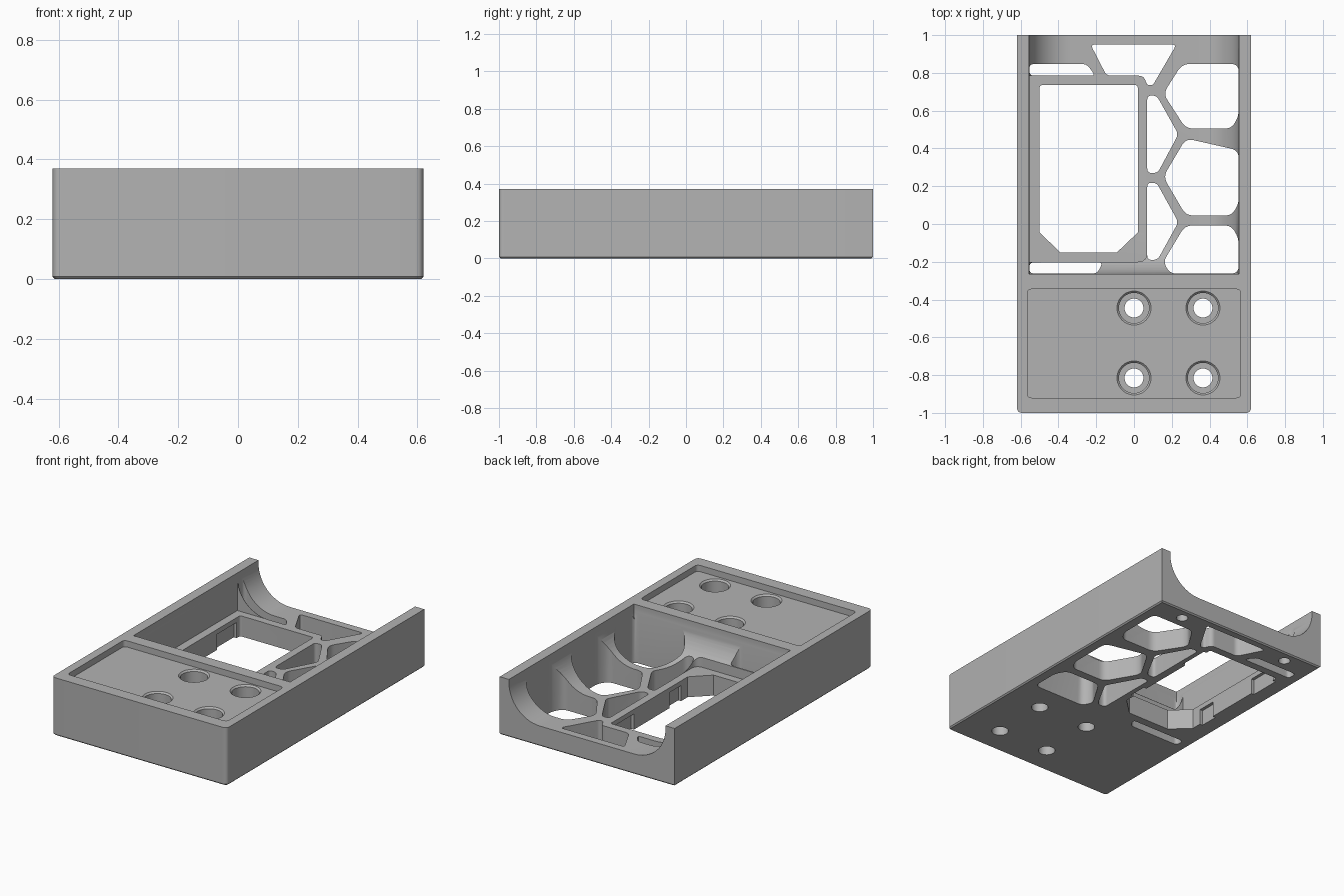
import bpy, bmesh
from mathutils import Vector

if "Cube" in bpy.data.objects:
    bpy.data.objects.remove(bpy.data.objects["Cube"], do_unlink=True)

W, H = 0.62, 0.37          # half width, height
IN = 0.555                 # inner face of the side walls
FLOOR, TOP = 0.13, 0.6     # floor level, level above everything
FRONT = -0.265             # rear face of the solid front block

grey = bpy.data.materials.new("mid_grey")
grey.use_nodes = True
grey.diffuse_color = (0.45, 0.45, 0.45, 1)
grey.node_tree.nodes["Principled BSDF"].inputs["Base Color"].default_value = grey.diffuse_color


def fix_normals(bm):
    """Point every face outward."""
    bmesh.ops.recalc_face_normals(bm, faces=bm.faces[:])
    bm.normal_update()
    if bm.calc_volume(signed=True) < 0:
        bmesh.ops.reverse_faces(bm, faces=bm.faces[:])
        bm.normal_update()


def link(name, bm):
    fix_normals(bm)
    mesh = bpy.data.meshes.new(name)
    bm.to_mesh(mesh)
    bm.free()
    obj = bpy.data.objects.new(name, mesh)
    bpy.context.collection.objects.link(obj)
    mesh.materials.append(grey)
    return obj


def bevel(bm, edges, size, steps):
    bmesh.ops.bevel(bm, geom=edges, offset=size, segments=steps, profile=0.5, affect='EDGES')


def round_corners(outline, size, rounded, steps=6):
    """Replace the chosen corners of an outline by curves."""
    points = [Vector(p) for p in outline]
    result = []
    for i, p in enumerate(points):
        if not rounded(p.x, p.y):
            result.append(p)
            continue
        before = points[i - 1] - p
        after = points[(i + 1) % len(points)] - p
        reach = min(size, 0.45 * before.length, 0.45 * after.length)
        a, b = p + before.normalized() * reach, p + after.normalized() * reach
        for k in range(steps + 1):
            t = k / steps
            result.append(a * (1 - t) ** 2 + p * 2 * t * (1 - t) + b * t ** 2)
    return result


def loft(loops):
    """Closed solid through matching loops of points, bottom to top."""
    bm = bmesh.new()
    rings = [[bm.verts.new(p) for p in loop] for loop in loops]
    count = len(rings[0])
    for low, high in zip(rings, rings[1:]):
        for i in range(count):
            j = (i + 1) % count
            bm.faces.new((low[i], low[j], high[j], high[i]))
    bm.faces.new(rings[0][::-1])
    bm.faces.new(rings[-1])
    fix_normals(bm)
    return bm


def prism(outline, z0, z1, size=0, rounded=lambda x, y: True):
    """Upright solid from an outline with rounded corners."""
    if size:
        outline = round_corners(outline, size, rounded)
    return loft([[(x, y, z) for x, y in outline] for z in (z0, z1)])


def rect(x0, x1, y0, y1):
    return [(x0, y0), (x1, y0), (x1, y1), (x0, y1)]


# Solid body: rounded front corners and a fine chamfer around the base
bm = prism(rect(-W, W, -1, 1), 0, H, 0.03, lambda x, y: y < 0)
bevel(bm, [e for e in bm.edges if all(v.co.z < 0.001 for v in e.verts)], 0.008, 1)
body = link("tray_body", bm)

cutters = []


def cut(name, bm):
    obj = link(name, bm)
    obj.hide_render = True
    cutters.append(obj)


# Main bay, open at the back, with large coves at the floor
bm = prism(rect(-IN, IN, FRONT, 1.5), FLOOR, TOP)
bevel(bm, [e for e in bm.edges if all(v.co.z < FLOOR + 0.01 for v in e.verts)
           and not all(v.co.y > 1.4 for v in e.verts)], 0.22, 14)
cut("bay_cutter", bm)

# Flat seat around the rectangular window
cut("window_seat_cutter", prism(rect(-0.553, 0.069, -0.2, 0.783), FLOOR + 0.001, TOP,
                                0.05, lambda x, y: x > 0))

# Window with clipped front corners
window = [(-0.39, -0.15), (-0.09, -0.15), (0.02, -0.045), (0.02, 0.735),
          (-0.5, 0.735), (-0.5, -0.045)]
cut("window_cutter", prism(window, -0.1, TOP, 0.015, lambda x, y: y > 0))

# Clip recesses in both sides of the window
for x0, x1 in ((-0.52, -0.45), (-0.03, 0.04)):
    for y0, y1 in ((0.02, 0.14), (0.5, 0.7)):
        cut("clip_cutter", prism(rect(x0, x1, y0, y1), -0.1, 0.1))

# Openings between the honeycomb ribs
E = 0.554
cells = {
    "back_hexagon": [(0.255, 0.847), (0.155, 0.69), (0.275, 0.505), (0.515, 0.505),
                     (E, 0.57), (E, 0.847)],
    "middle_hexagon": [(0.275, 0.453), (0.155, 0.25), (0.275, 0.045), (0.515, 0.045),
                       (E, 0.105), (E, 0.39)],
    "front_hexagon": [(0.27, -0.008), (0.155, -0.2), (0.19, -0.262), (E, -0.262),
                      (E, -0.075), (0.515, -0.008)],
    "back_triangle": [(0.07, 0.68), (0.12, 0.68), (0.235, 0.475), (0.125, 0.27), (0.07, 0.27)],
    "front_triangle": [(0.07, 0.218), (0.12, 0.218), (0.235, 0.01), (0.125, -0.19), (0.07, -0.19)],
    "back_trapezoid": [(-0.23, 0.95), (0.225, 0.95), (0.1, 0.735), (0.07, 0.735),
                       (0.05, 0.785), (-0.145, 0.785)],
    "back_slot": [(-E, 0.785), (-0.205, 0.785), (-0.25, 0.847), (-E, 0.847)],
    "front_slot": [(-E, -0.203), (-0.165, -0.203), (-0.195, -0.262), (-E, -0.262)],
}
for name, outline in cells.items():
    cut(name + "_cutter", prism(outline, -0.1, TOP, 0.04 if "hexagon" in name else 0.025))

# Shallow recess on top of the front block
cut("top_recess_cutter", prism(rect(-0.565, 0.565, -0.92, -0.345), H - 0.04, TOP, 0.025))


def turned(x, y, rings):
    """Turned solid from (radius, height) pairs, bottom to top."""
    spokes = [Vector((1, 0)) for _ in range(40)]
    for i, spoke in enumerate(spokes):
        spoke.rotate(Matrix.Rotation(i * tau / 40, 2))
    return loft([[(x + s.x * r, y + s.y * r, z) for s in spokes] for r, z in rings])


from math import tau
from mathutils import Matrix

# Counterbored screw holes
for x in (0, 0.365):
    for y in (-0.445, -0.815):
        cut("screw_hole_cutter", turned(x, y, [(0.05, -0.1), (0.05, 0.1), (0.08, 0.1),
                                               (0.08, H - 0.05), (0.09, H - 0.04), (0.09, TOP)]))

# Blind holes under the back corners
for x in (-0.4, 0.4):
    cut("blind_hole_cutter", turned(x, 0.925, [(0.035, -0.1), (0.035, 0.09)]))

# Apply all cuts, then drop the cutters
for c in cutters:
    mod = body.modifiers.new(c.name, 'BOOLEAN')
    mod.operation = 'DIFFERENCE'
    mod.solver = 'EXACT'
    mod.object = c
bpy.context.view_layer.update()
result = bpy.data.meshes.new_from_object(body.evaluated_get(bpy.context.evaluated_depsgraph_get()))
body.modifiers.clear()
body.data = result
result.materials.clear()
result.materials.append(grey)
for c in cutters:
    bpy.data.objects.remove(c, do_unlink=True)

bpy.ops.object.select_all(action='DESELECT')
body.select_set(True)
bpy.context.view_layer.objects.active = body
bpy.ops.object.shade_smooth_by_angle(angle=0.5)
